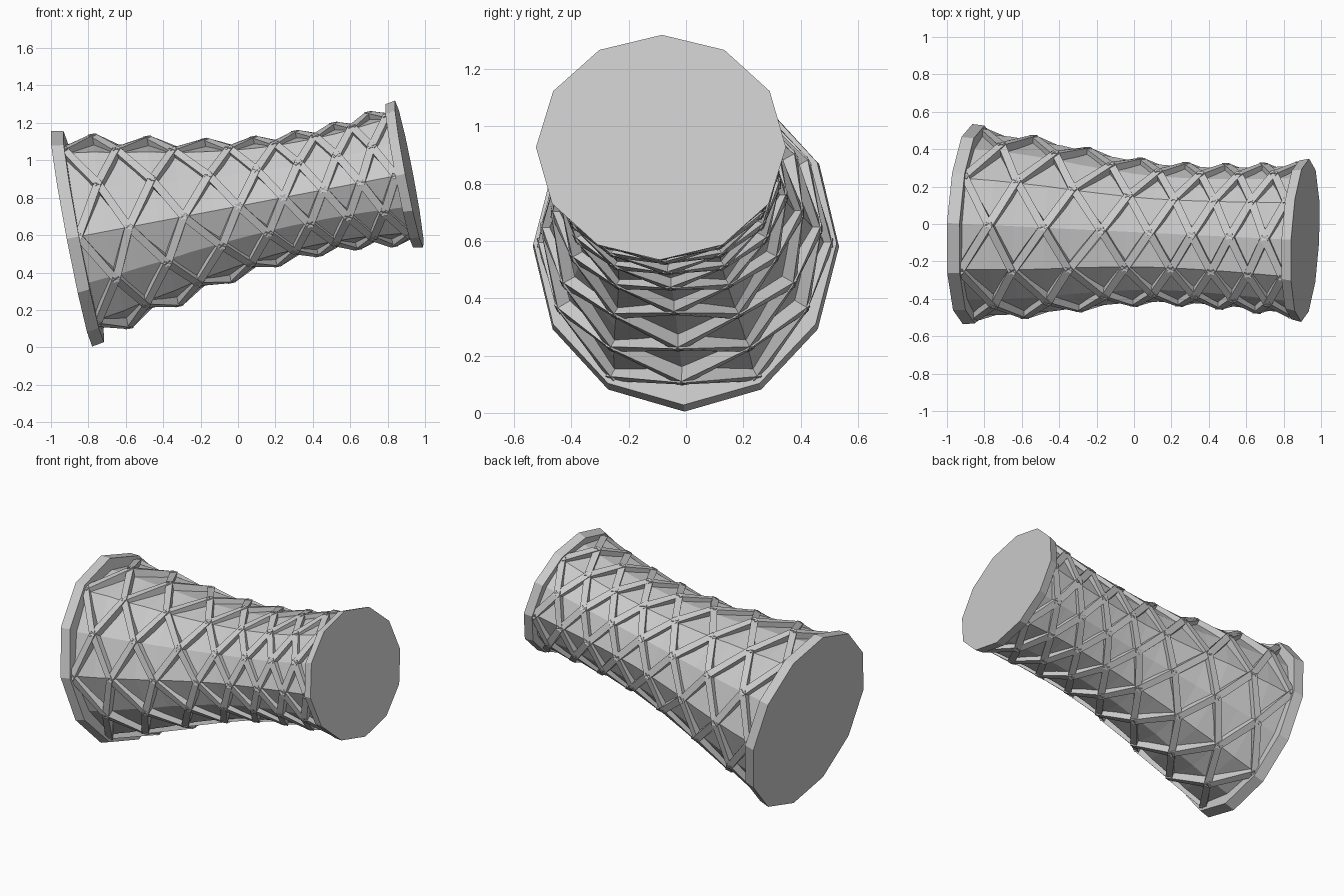
import bpy, bmesh, math
from mathutils import Vector

if "Cube" in bpy.data.objects:
    bpy.data.objects.remove(bpy.data.objects["Cube"])

grey = bpy.data.materials.new("plain grey")
grey.diffuse_color = (0.6, 0.6, 0.6, 1)
grey.use_nodes = True
grey.node_tree.nodes["Principled BSDF"].inputs["Base Color"].default_value = grey.diffuse_color

# Tilted axis of the body, with its sideways and upward directions
A, B = Vector((-0.89, 0.0, 0.58)), Vector((0.915, -0.0875, 0.927))
axis = (B - A).normalized()
side = Vector((0, 0, 1)).cross(axis).normalized()
up = axis.cross(side).normalized()

# Lattice rows: x on the axis, half width, half height
XS = [-.83, -.68, -.56, -.40, -.27, -.105, .02, .147, .26, .37, .475, .575, .675, .765, .865]
RY = [.515, .505, .49, .468, .44, .415, .397, .387, .385, .386, .39, .395, .402, .41, .418]
RZ = [.555, .528, .495, .462, .425, .392, .37, .354, .345, .342, .342, .346, .355, .367, .38]


def point(x, deg, ry, rz):
    a = math.radians(deg)
    centre = A.lerp(B, (x - A.x) / (B.x - A.x))
    return centre + side * ry * math.sin(a) + up * rz * math.cos(a)


def finish(bm, name):
    bmesh.ops.recalc_face_normals(bm, faces=bm.faces)
    me = bpy.data.meshes.new(name)
    bm.to_mesh(me)
    bm.free()
    me.materials.append(grey)
    ob = bpy.data.objects.new(name, me)
    bpy.context.collection.objects.link(ob)


def loft(name, rings):
    bm = bmesh.new()
    rows = [[bm.verts.new(p) for p in ring] for ring in rings]
    n = len(rows[0])
    for r, s in zip(rows, rows[1:]):
        for k in range(n):
            bm.faces.new((r[k], r[(k + 1) % n], s[(k + 1) % n], s[k]))
    bm.faces.new(rows[0])
    bm.faces.new(rows[-1])
    finish(bm, name)


# Twelve-sided waisted core, slightly flattened on alternate corners
def core_ring(i):
    ring = []
    for k in range(12):
        f = 0.945 if k % 2 else 0.905
        ring.append(point(XS[i], 30 * k, RY[i] * f, RZ[i] * f))
    return ring


loft("core_tube", [core_ring(i) for i in range(15)])


# End rims
def rim(name, x0, ry0, rz0, x1, ry1, rz1):
    loft(name, [[point(x, 30 * k, ry, rz) for k in range(12)]
                for x, ry, rz in ((x0, ry0, rz0), (x1, ry1, rz1))])


rim("left_rim", -0.89, .535, .586, -0.825, .53, .575)
rim("right_rim", 0.862, .425, .39, 0.915, .437, .40)

# Diagonal lattice struts between staggered nodes
bm = bmesh.new()


def node(i, deg):
    p = point(XS[i], deg, RY[i], RZ[i])
    n = (p - point(XS[i], 0, 0, 0)).normalized()
    return p, n


def strut(a, b, width=0.042, depth=0.062):
    (p, n), (q, m) = a, b
    d = (q - p).normalized()
    quads = []
    for c, nn, e in ((p, n, -0.008), (q, m, 0.008)):
        w = d.cross(nn).normalized() * width / 2
        c = c + d * e
        quads.append([bm.verts.new(v) for v in
                      (c - w, c + w, c + w - nn * depth, c - w - nn * depth)])
    r, s = quads
    for k in range(4):
        bm.faces.new((r[k], r[(k + 1) % 4], s[(k + 1) % 4], s[k]))
    bm.faces.new(r)
    bm.faces.new(s)


for i in range(14):
    for k in range(6):
        deg = 60 * k + (0 if i % 2 else 30)
        for turn in (-30, 30):
            strut(node(i, deg), node(i + 1, deg + turn))
finish(bm, "lattice")
